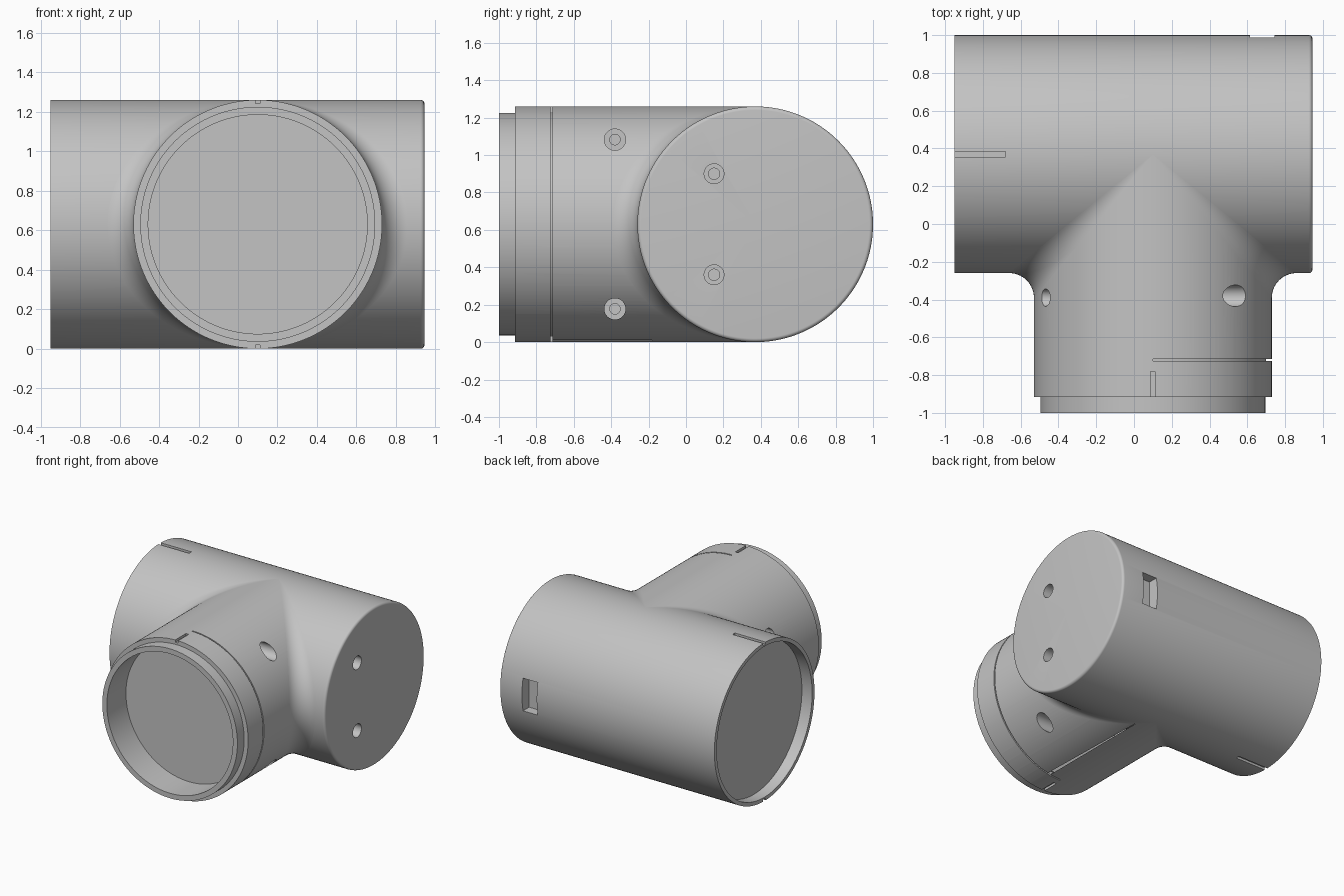
import bpy, bmesh
from math import pi, sin, cos, radians
from mathutils import Vector

if "Cube" in bpy.data.objects:
    bpy.data.objects.remove(bpy.data.objects["Cube"])

R = 0.63              # pipe radius, also the height of both axes
CX, CY = 0.1, 0.37    # x of the branch axis, y of the main axis
FILLET = 0.13

grey = bpy.data.materials.new("grey plastic")
grey.use_nodes = True
grey.diffuse_color = (0.55, 0.55, 0.55, 1)
grey.node_tree.nodes["Principled BSDF"].inputs["Base Color"].default_value = grey.diffuse_color


def make(name, bm):
    bmesh.ops.remove_doubles(bm, verts=bm.verts, dist=1e-5)
    bmesh.ops.recalc_face_normals(bm, faces=bm.faces)
    mesh = bpy.data.meshes.new(name)
    bm.to_mesh(mesh)
    bm.free()
    mesh.materials.append(grey)
    obj = bpy.data.objects.new(name, mesh)
    bpy.context.collection.objects.link(obj)
    return obj


def lathe(name, profile, axis, centre, n=160, start=0, sweep=2 * pi, closed=False):
    """Turn (position, radius) points around a line along x or y."""
    bm = bmesh.new()
    rings = []
    for i in range(n + 1):
        t = start + sweep * i / n
        ring = []
        for a, r in profile:
            u, v = centre[0] + r * cos(t), centre[1] + r * sin(t)
            ring.append(bm.verts.new((a, u, v) if axis == "x" else (u, a, v)))
        rings.append(ring)
    m = len(profile)
    for p, q in zip(rings, rings[1:]):
        for j in range(m if closed else m - 1):
            k = (j + 1) % m
            bm.faces.new((p[j], p[k], q[k], q[j]))
    if closed and sweep < 2 * pi:
        bm.faces.new(rings[0])
        bm.faces.new(rings[-1])
    return make(name, bm)


def box(name, low, high):
    bm = bmesh.new()
    bmesh.ops.create_cube(bm, size=1)
    for v in bm.verts:
        v.co = [l + (c + 0.5) * (h - l) for l, h, c in zip(low, high, v.co)]
    return make(name, bm)


def hole(centre, outside, floor, end, radius, inner):
    """Stepped round hole along x."""
    return lathe("hole_cutter", [(outside, 0), (outside, radius), (floor, radius),
                                 (floor, inner), (end, inner), (end, 0)],
                 "x", centre, n=48)


def smooth(obj):
    bpy.ops.object.select_all(action="DESELECT")
    obj.select_set(True)
    bpy.context.view_layer.objects.active = obj
    bpy.ops.object.shade_smooth_by_angle(angle=radians(30))


def carve(obj, cutters):
    bpy.context.view_layer.objects.active = obj
    for c in cutters:
        c.hide_render = True
        mod = obj.modifiers.new("cut", "BOOLEAN")
        mod.operation = "DIFFERENCE"
        mod.solver = "EXACT"
        mod.object = c
        bpy.ops.object.modifier_apply(modifier=mod.name)
        bpy.data.objects.remove(c)
    smooth(obj)


# Main tube: shallow socket at one end, rounded closed cap at the other
edge = 0.02
rounded = [(0.945 - edge + edge * sin(t), R - edge + edge * cos(t))
           for t in [i * pi / 12 for i in range(7)]]
main_tube = lathe("main_tube", [(-0.86, 0), (-0.86, 0.6), (-0.95, 0.6), (-0.95, R)]
                  + rounded + [(0.945, 0)], "x", (CY, R))

# Branch tube: stepped lip and open bore facing the front
branch_tube = lathe("branch_tube", [(-0.76, 0), (-0.76, 0.555), (-1, 0.555), (-1, 0.595),
                                    (-0.915, 0.595), (-0.915, R), (CY, R), (CY, 0)],
                    "y", (CX, R))

# Alignment slots on top and bottom, latch pocket at the back, cap screw holes
main_cuts = [box("latch_pocket", (0.615, 0.91, 0.5), (0.745, 1.1, 0.76))]
branch_cuts = [lathe("groove", [(-0.725, 0.6), (-0.725, 0.7), (-0.715, 0.7), (-0.715, 0.6)],
                     "y", (CX, R), n=80, start=-pi / 2, sweep=pi, closed=True)]
for s in (-1, 1):
    z0, z1 = sorted((R + s * (R - 0.018), R + s * (R + 0.1)))
    main_cuts.append(box("slot", (-1, CY - 0.015, z0), (-0.68, CY + 0.015, z1)))
    branch_cuts.append(box("slot", (CX - 0.012, -0.95, z0), (CX + 0.012, -0.78, z1)))
    main_cuts.append(hole((0.15, R + s * 0.27), 1.1, 0.85, 0.75, 0.053, 0.03))
    branch_cuts.append(hole((-0.38, R + s * 0.4525), 0.8, 0.4, 0.3, 0.057, 0.028))
    branch_cuts.append(hole((-0.39, R + s * 0.272), -0.75, -0.38, -0.3, 0.046, 0.025))
carve(main_tube, main_cuts)
carve(branch_tube, branch_cuts)

# Blends in the two inner corners: the path of a ball touching both tubes
k = R / (R + FILLET)
for side, name in ((1, "left_blend"), (-1, "right_blend")):
    bm = bmesh.new()
    rows = []
    for i in range(81):
        phi = -pi / 2 + pi * i / 80
        t, w = (R + FILLET) * cos(phi), (R + FILLET) * sin(phi)
        ball = Vector((t, -t, w))
        a = Vector((t * k, -t, w * k)) - ball
        b = Vector((t, -t * k, w * k)) - ball
        row = []
        for j in range(13):
            d = a.lerp(b, j / 12).normalized() if 0 < i < 80 else a.normalized()
            p = ball + d * FILLET
            row.append(bm.verts.new((CX + side * p.x, CY + p.y, R + p.z)))
        rows.append(row)
    for p, q in zip(rows, rows[1:]):
        for j in range(12):
            bm.faces.new((p[j], p[j + 1], q[j + 1], q[j]))
    blend = make(name, bm)
    # Face outwards, away from the tubes
    mid = min(blend.data.polygons, key=lambda f: abs(f.center.z - R))
    if mid.normal.x * side < 0:
        blend.data.flip_normals()
    smooth(blend)
